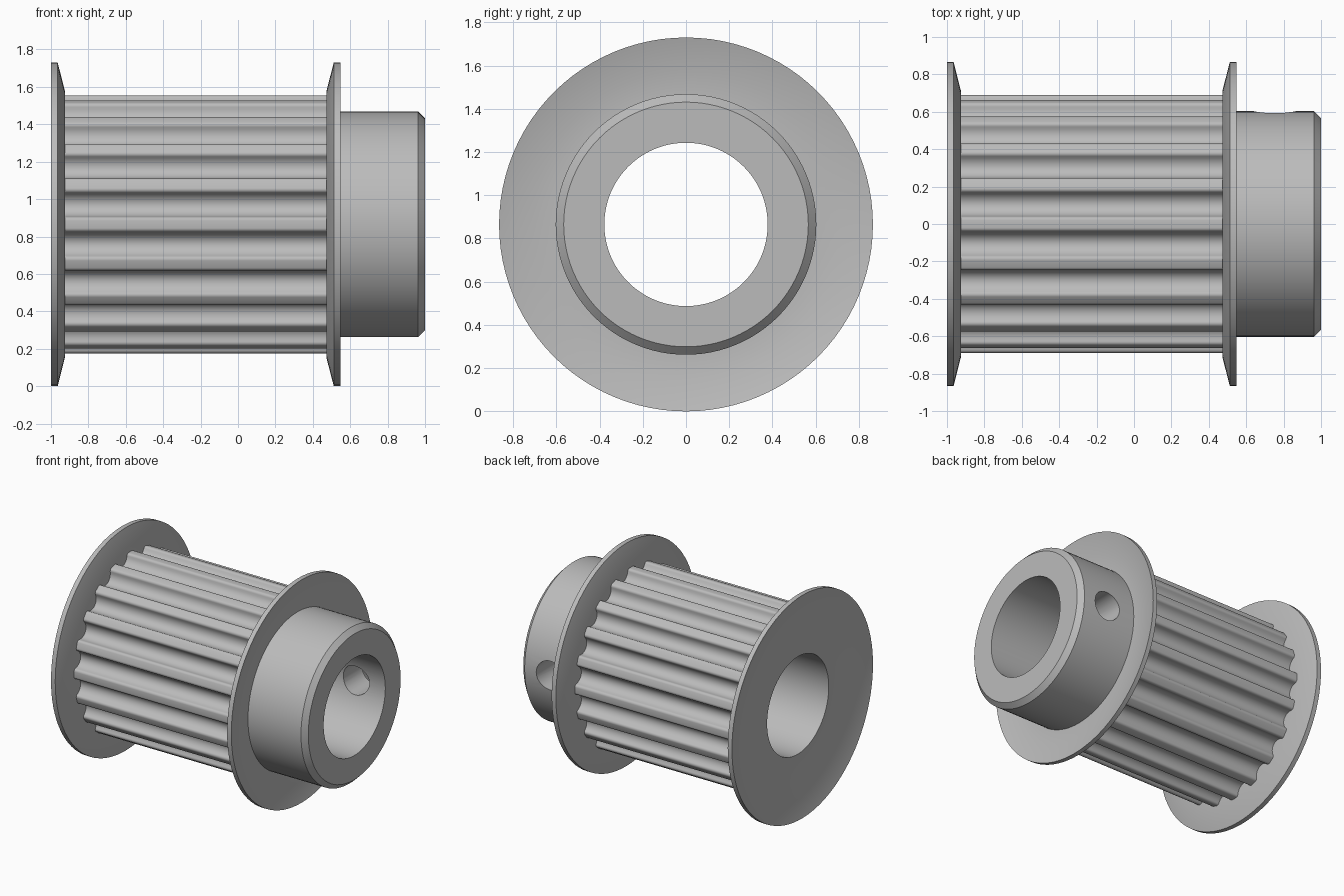
import bpy, bmesh
from math import pi, sin, cos, asin, sqrt, radians

cube = bpy.data.objects.get("Cube")
if cube:
    bpy.data.objects.remove(cube, do_unlink=True)

AXIS_Z = 0.865
BORE, HUB, FLANGE, SHOULDER = 0.378, 0.603, 0.865, 0.71
TEETH, TOOTH_R = 20, 0.69
GROOVE, GROOVE_SINK, FILLET = 0.068, 0.005, 0.022
LEFT, RIGHT = -0.925, 0.472          # ends of the toothed barrel
SHEET = 0.036                        # thickness of the dished flanges
RIM = 0.548                          # outer edge of the right flange

steel = bpy.data.materials.new("satin_grey_metal")
steel.use_nodes = True
GREY = (0.5, 0.5, 0.5, 1)
steel.diffuse_color = GREY
steel.node_tree.nodes["Principled BSDF"].inputs["Base Color"].default_value = GREY


def round_ring(count=96):
    return [(2 * pi * i / count, 1) for i in range(count)]


def arc(cx, cy, radius, start, end, steps):
    return [(cx + radius * cos(start + (end - start) * k / steps),
             cy + radius * sin(start + (end - start) * k / steps))
            for k in range(steps + 1)]


def toothed_ring():
    """Round grooves blended into narrow lands by small fillets."""
    reach = GROOVE + FILLET
    drop = FILLET - GROOVE_SINK
    tilt = asin(drop / reach)
    side = sqrt(reach ** 2 - drop ** 2)
    groove = (arc(-side, -FILLET, FILLET, pi / 2, tilt, 5)[:-1]
              + arc(0, -GROOVE_SINK, GROOVE, pi + tilt, 2 * pi - tilt, 14)
              + arc(side, -FILLET, FILLET, pi - tilt, pi / 2, 5)[1:])
    return [((t + 0.5) * 2 * pi / TEETH + x / TOOTH_R, TOOTH_R + y)
            for t in range(TEETH) for x, y in groove]


def lathe(name, profile, ring, closed=False):
    """Sweep (x, radius) points round the x axis, following a ring outline."""
    bm = bmesh.new()
    rows = [[bm.verts.new((x, r * s * cos(a), r * s * sin(a) + AXIS_Z)) for a, s in ring]
            for x, r in profile]
    pairs = list(zip(rows, rows[1:]))
    if closed:
        pairs.append((rows[-1], rows[0]))
    n = len(ring)
    for p, q in pairs:
        for i in range(n):
            j = (i + 1) % n
            bm.faces.new((p[i], q[i], q[j], p[j]))
    mesh = bpy.data.meshes.new(name)
    bm.to_mesh(mesh)
    bm.free()
    mesh.materials.append(steel)
    obj = bpy.data.objects.new(name, mesh)
    bpy.context.collection.objects.link(obj)
    return obj


def activate(obj):
    bpy.ops.object.select_all(action='DESELECT')
    obj.select_set(True)
    bpy.context.view_layer.objects.active = obj


# Dished left flange with the bore running through the barrel
left_flange = lathe("left_flange_and_bore", [
    (LEFT, 0.58), (LEFT, SHOULDER), (-1 + SHEET, FLANGE), (-1, FLANGE),
    (LEFT - SHEET, SHOULDER), (LEFT - SHEET, BORE), (RIGHT + SHEET, BORE)], round_ring())

# Toothed barrel between the flanges
barrel = lathe("toothed_barrel", [(RIGHT, 1), (LEFT, 1)], toothed_ring())

# Dished right flange
right_flange = lathe("right_flange", [
    (RIGHT + SHEET, 0.59), (RIGHT + SHEET, SHOULDER), (RIM, FLANGE),
    (RIM - SHEET, FLANGE), (RIGHT, SHOULDER), (RIGHT, 0.58)], round_ring())

# Hub with a chamfered end
hub = lathe("hub", [
    (1, BORE), (1, HUB - 0.037), (0.963, HUB), (RIGHT + SHEET, HUB),
    (RIGHT + SHEET, BORE)], round_ring(), closed=True)

# Set screw hole through the back wall of the hub
bpy.ops.mesh.primitive_cylinder_add(vertices=40, radius=0.112, depth=0.6,
                                    location=(0.752, 0.52, AXIS_Z),
                                    rotation=(pi / 2, 0, 0))
drill = bpy.context.object
drill.name = "screw_hole_cutter"
drill.hide_render = True
drill.data.materials.append(steel)
cut = hub.modifiers.new("screw_hole", 'BOOLEAN')
cut.operation = 'DIFFERENCE'
cut.solver = 'EXACT'
cut.object = drill
activate(hub)
bpy.ops.object.modifier_apply(modifier=cut.name)
bpy.data.objects.remove(drill, do_unlink=True)

for part in (left_flange, barrel, right_flange, hub):
    activate(part)
    bpy.ops.object.shade_smooth_by_angle(angle=radians(30))
